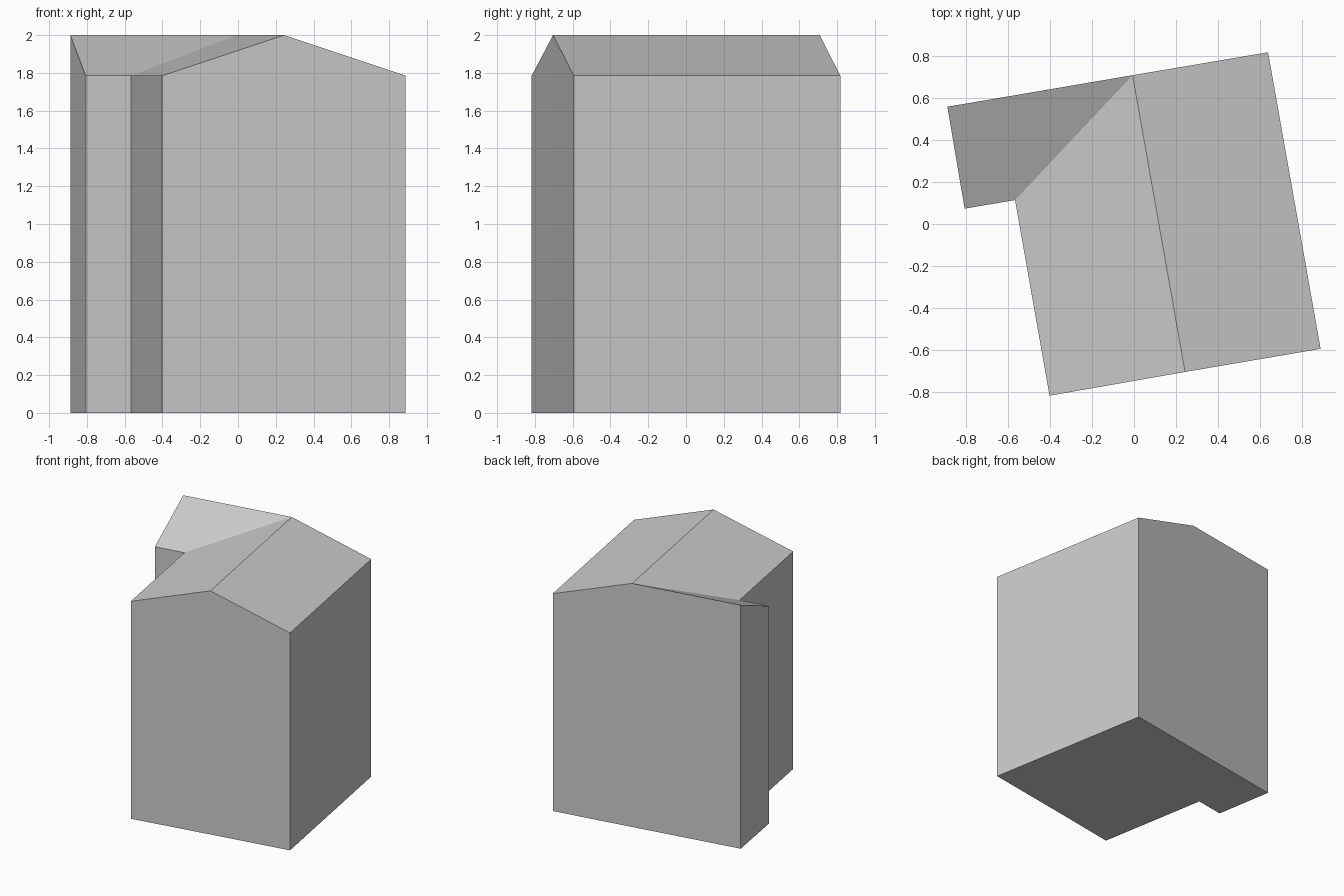
import bpy

if "Cube" in bpy.data.objects:
    bpy.data.objects.remove(bpy.data.objects["Cube"], do_unlink=True)

EAVE, RIDGE = 1.785, 2.0

grey = bpy.data.materials.new("plain grey")
grey.use_nodes = True
colour = (0.6, 0.6, 0.6, 1)
grey.diffuse_color = colour
grey.node_tree.nodes["Principled BSDF"].inputs["Base Color"].default_value = colour

# Plan outline, counter-clockwise, each point with its wall height
outline = [
    (-0.402, -0.817, EAVE),   # front right corner
    (0.243, -0.704, RIDGE),   # front gable peak
    (0.888, -0.594, EAVE),    # front left corner
    (0.638, 0.817, EAVE),     # back left corner
    (-0.007, 0.708, RIDGE),   # back gable peak
    (-0.888, 0.558, RIDGE),   # wing, high back corner
    (-0.806, 0.073, EAVE),    # wing, low front corner
    (-0.566, 0.114, EAVE),    # inner corner
]
n = len(outline)
top = [tuple(p) for p in outline]
base = [(x, y, 0) for x, y, z in outline]


def make_part(name, verts, faces):
    mesh = bpy.data.meshes.new(name)
    mesh.from_pydata(verts, [], faces)
    mesh.materials.append(grey)
    mesh.update()
    part = bpy.data.objects.new(name, mesh)
    bpy.context.collection.objects.link(part)
    return part


# Walls and floor
walls = [(i, (i + 1) % n, (i + 1) % n + n, i + n) for i in range(n)]
make_part("walls", base + top, walls + [tuple(reversed(range(n)))])

# Gabled main roof and the single-pitch wing roof, meeting in a valley
make_part("main_roof", top, [(1, 2, 3, 4), (0, 1, 4, 7)])
make_part("wing_roof", top, [(4, 5, 6, 7)])

# Drop points that a roof part does not use
for name in ("main_roof", "wing_roof"):
    mesh = bpy.data.objects[name].data
    used = {v for p in mesh.polygons for v in p.vertices}
    order = sorted(used)
    verts = [tuple(mesh.vertices[i].co) for i in order]
    faces = [[order.index(v) for v in p.vertices] for p in mesh.polygons]
    mesh.clear_geometry()
    mesh.from_pydata(verts, [], faces)
    mesh.update()
